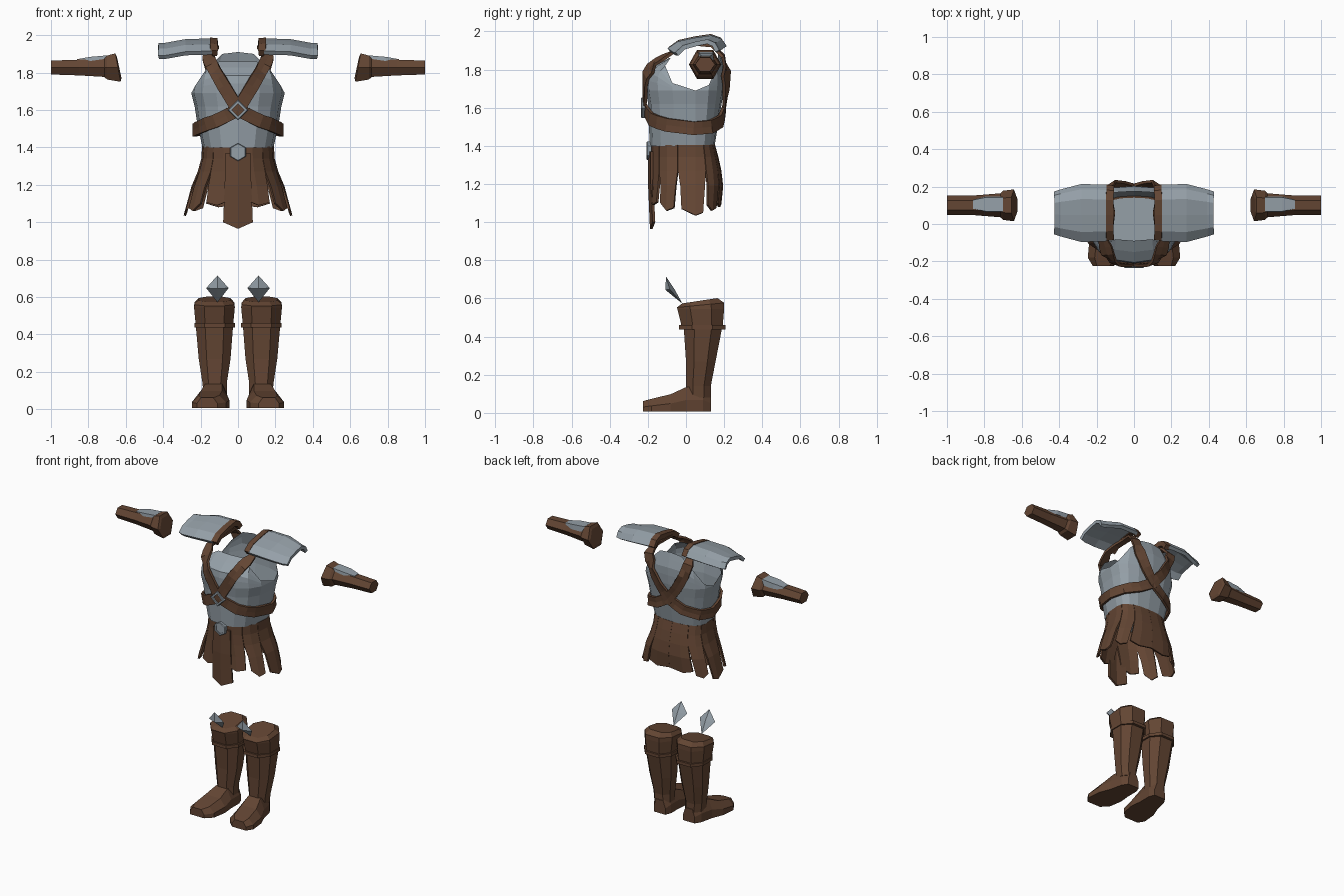
import bpy, bmesh, math
from mathutils import Vector
from mathutils.bvhtree import BVHTree

if "Cube" in bpy.data.objects:
    bpy.data.objects.remove(bpy.data.objects["Cube"])


def material(name, rgb):
    m = bpy.data.materials.new(name)
    m.diffuse_color = (*rgb, 1)
    m.use_nodes = True
    m.node_tree.nodes["Principled BSDF"].inputs["Base Color"].default_value = m.diffuse_color
    return m


STEEL = material("steel grey", (0.30, 0.35, 0.39))
LEATHER = material("brown leather", (0.125, 0.06, 0.033))


def build(name, verts, faces, mat, mirror=False, thick=0):
    me = bpy.data.meshes.new(name)
    me.from_pydata([tuple(v) for v in verts], [], faces)
    bm = bmesh.new()
    bm.from_mesh(me)
    bmesh.ops.remove_doubles(bm, verts=bm.verts, dist=0.0005)
    bmesh.ops.recalc_face_normals(bm, faces=bm.faces)
    bm.to_mesh(me)
    bm.free()
    me.materials.append(mat)
    ob = bpy.data.objects.new(name, me)
    bpy.context.collection.objects.link(ob)
    if thick:
        s = ob.modifiers.new("thickness", 'SOLIDIFY')
        s.thickness, s.offset = thick, 0
    if mirror:
        ob.modifiers.new("mirror", 'MIRROR').use_mirror_merge = False
    return ob


def loft(name, rings, mat, closed=True, caps=(True, True), loop=False, **kw):
    """Skin a list of equal-length point rows."""
    n, r = len(rings[0]), len(rings)
    faces = []
    for i in range(r if loop else r - 1):
        k = (i + 1) % r
        for j in range(n if closed else n - 1):
            l = (j + 1) % n
            faces.append((i * n + j, i * n + l, k * n + l, k * n + j))
    if closed and caps[0]:
        faces.append(tuple(range(n)))
    if closed and caps[1]:
        faces.append(tuple(range((r - 1) * n, r * n)))
    return build(name, [p for ring in rings for p in ring], faces, mat, **kw)


def table(pairs, z):
    """Linear lookup in sorted (z, value) pairs."""
    if z <= pairs[0][0]:
        return pairs[0][1]
    for (a, u), (b, v) in zip(pairs, pairs[1:]):
        if z <= b:
            return u + (v - u) * (z - a) / (b - a)
    return pairs[-1][1]


def body(deg, z, shape, cy=0.05):
    """Point on a rounded body section; 0 degrees is the front."""
    W, F, B = (table(t, z) for t in shape)
    s, c = math.sin(math.radians(deg)), math.cos(math.radians(deg))
    x = math.copysign(abs(s) ** 0.8, s) * W
    c = math.copysign(abs(c) ** 0.8, c)
    return Vector((x, cy - c * ((cy + F) if c > 0 else (B - cy)), z))


# Breastplate with open neck and armholes
TORSO = (((1.40, .19), (1.53, .218), (1.62, .232), (1.69, .25), (1.78, .235), (1.86, .21), (1.91, .17)),
         ((1.40, .19), (1.52, .195), (1.66, .20), (1.70, .213), (1.78, .21), (1.82, .16), (1.86, .09)),
         ((1.40, .15), (1.55, .175), (1.70, .20), (1.80, .205), (1.91, .175)))
TOP = (1.86, 1.86, 1.82, 1.73, 1.69, 1.72, 1.82, 1.90, 1.91)
rows = [[body(i * 22.5, z, TORSO) for i in range(16)] for z in (1.40, 1.53, 1.62, 1.69)]
for k in (0.3, 0.55, 0.8, 1):
    rows.append([body(i * 22.5, 1.69 + k * (TOP[min(i, 16 - i)] - 1.69), TORSO) for i in range(16)])
torso = loft("breastplate", rows, STEEL, caps=(True, False))

# Skirt strips hanging from the waist
SKIRT = (((1.05, .285), (1.20, .24), (1.28, .205), (1.34, .19), (1.41, .186)),
         ((1.05, .185), (1.20, .175), (1.41, .175)),
         ((1.05, .175), (1.20, .19), (1.30, .175), (1.41, .145)))
for i, (a0, a1, side, tip, taper) in enumerate((
        (0, 38, 1.12, 1.09, .12), (38, 71, 1.10, 1.06, .14), (71, 109, 1.07, 1.035, .14),
        (109, 146, 1.09, 1.06, .12), (146, 180, 1.10, 1.08, 0))):
    rings = []
    for k, z in enumerate((1.405, 1.34, 1.27, 1.19, 0)):
        t = taper * (0, 0, 0, .6, 1)[k]
        w = (a1 - a0) * t
        lo, hi = a0 + w, a1 - w
        zs = (z, z, z) if z else (side, tip, tip + .015)
        rings.append([body(lo + (hi - lo) * j / 2, zs[j], SKIRT) for j in range(3)])
    loft("skirt_strip_%d" % i, rings, LEATHER, closed=False, mirror=True, thick=.012)

# Long front panel with a pointed end
loft("front_panel", [[(-w, -.178 + b, z), (0, -.192 + b, zc), (w, -.178 + b, z)] for w, z, zc, b in
                     ((.065, 1.37, 1.37, 0), (.07, 1.2, 1.2, 0), (.078, 1.0, .965, .01))],
     LEATHER, closed=False, thick=.014)


# Buckles made as framed plates
def frame(name, n, r_out, r_in, z, y, turn, filled):
    def ring(r, yy):
        return [(r * math.cos(turn + 2 * math.pi * i / n), yy, z + r * math.sin(turn + 2 * math.pi * i / n))
                for i in range(n)]
    rings = [ring(r_out, y + .025), ring(r_out, y + .004), ring(r_out * .92, y), ring(r_in, y)]
    rings.append(ring(r_in, y + (.006 if filled else .025)))
    loft(name, rings, STEEL, caps=(False, filled), loop=not filled)


frame("belt_buckle", 6, .048, .033, 1.375, -.207, math.pi / 6, True)
frame("chest_buckle", 4, .054, .034, 1.60, -.236, 0, False)

# Crossed straps: shoulder, chest centre, opposite side, back, shoulder
CTRL = [Vector(p) for p in (
    (.125, .06, 1.935), (.135, -.02, 1.925), (.165, -.08, 1.885), (.14, -.16, 1.84), (.10, -.21, 1.77),
    (.05, -.215, 1.685), (0, -.218, 1.60), (-.12, -.18, 1.54), (-.2, -.10, 1.51), (-.235, .04, 1.492),
    (-.2, .13, 1.50), (-.1, .18, 1.53), (0, .20, 1.59), (.07, .21, 1.68), (.125, .21, 1.78),
    (.155, .195, 1.87), (.14, .14, 1.925))]
bvh = BVHTree.FromPolygons([v.co[:] for v in torso.data.vertices],
                           [p.vertices[:] for p in torso.data.polygons])
path = []
for i, p in enumerate(CTRL):
    path += [p, (p + CTRL[(i + 1) % len(CTRL)]) / 2]


def rest_on_torso(p, gap=.014):
    axis = Vector((0, .03, p.z))
    d = p - axis
    hit = bvh.ray_cast(axis, d.normalized(), 0.35)
    if hit[0] and hit[3] + gap > d.length:
        return axis + d.normalized() * (hit[3] + gap)
    return p


ribbon = []
for i, p in enumerate(path):
    tan = (path[(i + 1) % len(path)] - path[i - 1]).normalized()
    out = Vector((p.x, p.y - .03, 0))
    out = out.normalized() if p.z < 1.82 else (p - Vector((p.x * .85, .05, 1.76))).normalized()
    side = tan.cross(out).normalized() * (.035 if p.z < 1.88 else .024)
    ribbon.append([rest_on_torso(p + side * k) for k in (-1, 0, 1)])
loft("cross_strap", ribbon, LEATHER, closed=False, loop=True, mirror=True, thick=.016)

# Shoulder pads and the strap along their inner edge
ARCH = ((-.085, 1.90), (-.035, 1.935), (.05, 1.953), (.13, 1.965), (.175, 1.95), (.20, 1.915))


def arch(x, ys, dz):
    return [(x, .06 + (y - .06) * ys, z + dz) for y, z in ARCH]


loft("shoulder_pad", [arch(.14, 1, .006), arch(.28, 1.03, .002), arch(.39, .82, -.018), arch(.425, .74, -.018)],
     STEEL, closed=False, mirror=True, thick=.024)
loft("shoulder_strap", [arch(.11, .93, .002), arch(.15, .97, .004)],
     LEATHER, closed=False, mirror=True, thick=.036)


# Bracers: six-sided sleeve with a wide cuff and a steel plate
def hexagon(x, ry, rz, lean=0):
    pts = [(math.cos(a * math.pi / 3), math.sin(a * math.pi / 3) / .866) for a in range(6)]
    return [(x + lean * s, .10 + ry * c, 1.827 + rz * s) for c, s in pts]


loft("bracer", [hexagon(.635, .066, .056, .012), hexagon(.642, .085, .076, .014), hexagon(.70, .078, .064),
                hexagon(.715, .064, .050), hexagon(.85, .053, .042), hexagon(1.0, .052, .037)],
     LEATHER, mirror=True)
loft("bracer_plate", [[(x, .105 - w, z0), (x, .105 + w, z0), (x, .105 + w * .9, z1), (x, .105 - w * .9, z1)]
                      for x, w, z0, z1 in ((.70, .042, 1.85, 1.892), (.79, .042, 1.85, 1.884),
                                           (.86, .026, 1.85, 1.872))],
     STEEL, mirror=True)


# Boots: leg, cuff, band and foot
def octagon(cx, y0, y1, hx, z, tilt=0):
    cy, hy = (y0 + y1) / 2, (y1 - y0) / 2
    shape = [(1, .45), (.5, 1), (-.5, 1), (-1, .45), (-1, -.45), (-.5, -1), (.5, -1), (1, -.45)]
    return [(cx + hx * a, cy + hy * b, z + tilt * b) for a, b in shape]


loft("boot_leg", [octagon(.122, .0, .13, .062, .08), octagon(.125, .0, .13, .065, .14),
                  octagon(.125, .0, .155, .085, .27), octagon(.126, -.012, .19, .10, .45)],
     LEATHER, mirror=True)
loft("boot_cuff", [octagon(.126, -.022, .192, .10, .45), octagon(.126, -.045, .20, .109, .545),
                   octagon(.126, -.048, .20, .107, .565, .012), octagon(.126, -.02, .165, .085, .588, .014)],
     LEATHER, mirror=True)
loft("boot_band", [octagon(.124, -.036, .206, .108, z) for z in (.438, .46)], LEATHER, mirror=True)
loft("boot_foot", [[(cx - w, y, .006), (cx + w, y, .006), (cx + w, y, h * .5),
                    (cx + w * .6, y, h), (cx - w * .6, y, h), (cx - w, y, h * .5)]
                   for y, cx, w, h in ((.132, .115, .045, .10), (.09, .12, .066, .135), (0, .13, .076, .135),
                                       (-.08, .142, .096, .098), (-.18, .155, .092, .074),
                                       (-.225, .165, .055, .062))],
     LEATHER, mirror=True)

# Knee spikes
build("knee_spike", [(.11, -.018, .572), (.05, -.085, .648), (.11, -.105, .715), (.17, -.085, .648),
                     (.11, -.108, .645), (.11, -.06, .648)],
      [(0, 1, 4), (1, 2, 4), (2, 3, 4), (3, 0, 4), (1, 0, 5), (2, 1, 5), (3, 2, 5), (0, 3, 5)],
      STEEL, mirror=True)
